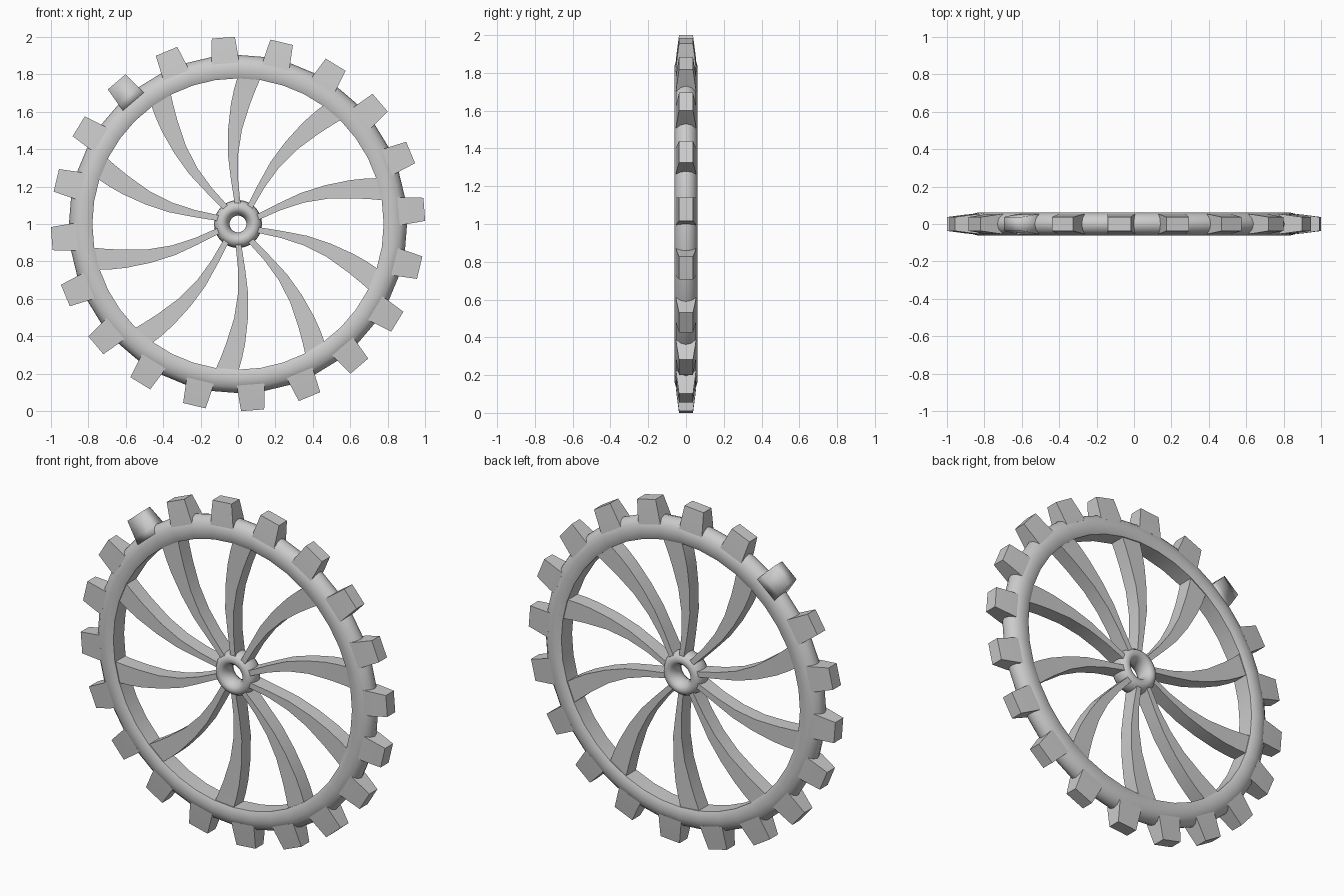
import bpy, bmesh
from math import sin, cos, pi, radians
from mathutils import Matrix, Vector

cube = bpy.data.objects.get("Cube")
if cube:
    bpy.data.objects.remove(cube, do_unlink=True)

SEGMENTS, TEETH, SPOKES = 40, 20, 10
CENTRE = Vector((0, 0, 1))


def finish(name, bm, angle):
    bmesh.ops.recalc_face_normals(bm, faces=bm.faces)
    mesh = bpy.data.meshes.new(name)
    bm.to_mesh(mesh)
    bm.free()
    obj = bpy.data.objects.new(name, mesh)
    bpy.context.collection.objects.link(obj)
    obj.location = CENTRE
    bpy.ops.object.select_all(action='DESELECT')
    obj.select_set(True)
    bpy.context.view_layer.objects.active = obj
    bpy.ops.object.shade_smooth_by_angle(angle=radians(angle))
    return obj


def bridge(bm, rings, closed):
    """Join successive loops of vertices with quads."""
    pairs = list(zip(rings, rings[1:]))
    if closed:
        pairs.append((rings[-1], rings[0]))
    for a, b in pairs:
        for i in range(len(a)):
            j = (i + 1) % len(a)
            bm.faces.new((a[i], a[j], b[j], b[i]))


def lathe(name, half_profile, segments, angle):
    """Spin a (radius, half depth) outline, mirrored front to back, about y."""
    outline = half_profile + [(r, -y) for r, y in reversed(half_profile) if y > 0]
    bm = bmesh.new()
    rings = []
    for k in range(segments):
        a = 2 * pi * k / segments
        rings.append([bm.verts.new((r * cos(a), y, r * sin(a))) for r, y in outline])
    bridge(bm, rings, True)
    return finish(name, bm, angle)


def loft(name, sections, turn, angle):
    """Loft rectangles (radius, sideways offset, half width, half depth) outward."""
    bm = bmesh.new()
    rings = []
    for r, x, w, d in sections:
        rings.append([bm.verts.new(p) for p in
                      ((x - w, -d, r), (x + w, -d, r), (x + w, d, r), (x - w, d, r))])
    bridge(bm, rings, False)
    bm.faces.new(rings[0])
    bm.faces.new(rings[-1])
    bm.transform(Matrix.Rotation(turn, 4, 'Y'))
    return finish(name, bm, angle)


# Rim: flat inside, rounded outside
lathe("rim", [(0.778, 0.05), (0.80, 0.06), (0.835, 0.061), (0.87, 0.052),
              (0.893, 0.03), (0.903, 0)], SEGMENTS, 40)

# Hub: thick rounded ring around the axle hole
lathe("hub", [(0.045, 0), (0.05, 0.025), (0.065, 0.05), (0.085, 0.06),
              (0.108, 0.053), (0.124, 0.03), (0.128, 0)], SEGMENTS, 60)

# Teeth: tapered blocks around the rim, one of them softly shaded
tooth = [(0.86, 0, 0.074, 0.054), (0.90, 0, 0.071, 0.05), (0.998, 0, 0.062, 0.037)]
for k in range(TEETH):
    turn = 2 * pi * (k - 0.25) / TEETH
    loft("tooth", tooth, turn, 180 if k == TEETH - 2 else 30)

# Spokes: swept blades widening toward the rim
spoke = [(0.09, 0.0, 0.016, 0.045), (0.13, -0.005, 0.016, 0.045),
         (0.24, -0.019, 0.019, 0.042), (0.37, -0.027, 0.027, 0.042),
         (0.505, -0.016, 0.037, 0.042), (0.64, 0.013, 0.051, 0.043),
         (0.72, 0.037, 0.058, 0.044), (0.79, 0.062, 0.063, 0.045)]
for k in range(SPOKES):
    loft("spoke", spoke, 2 * pi * k / SPOKES, 30)
